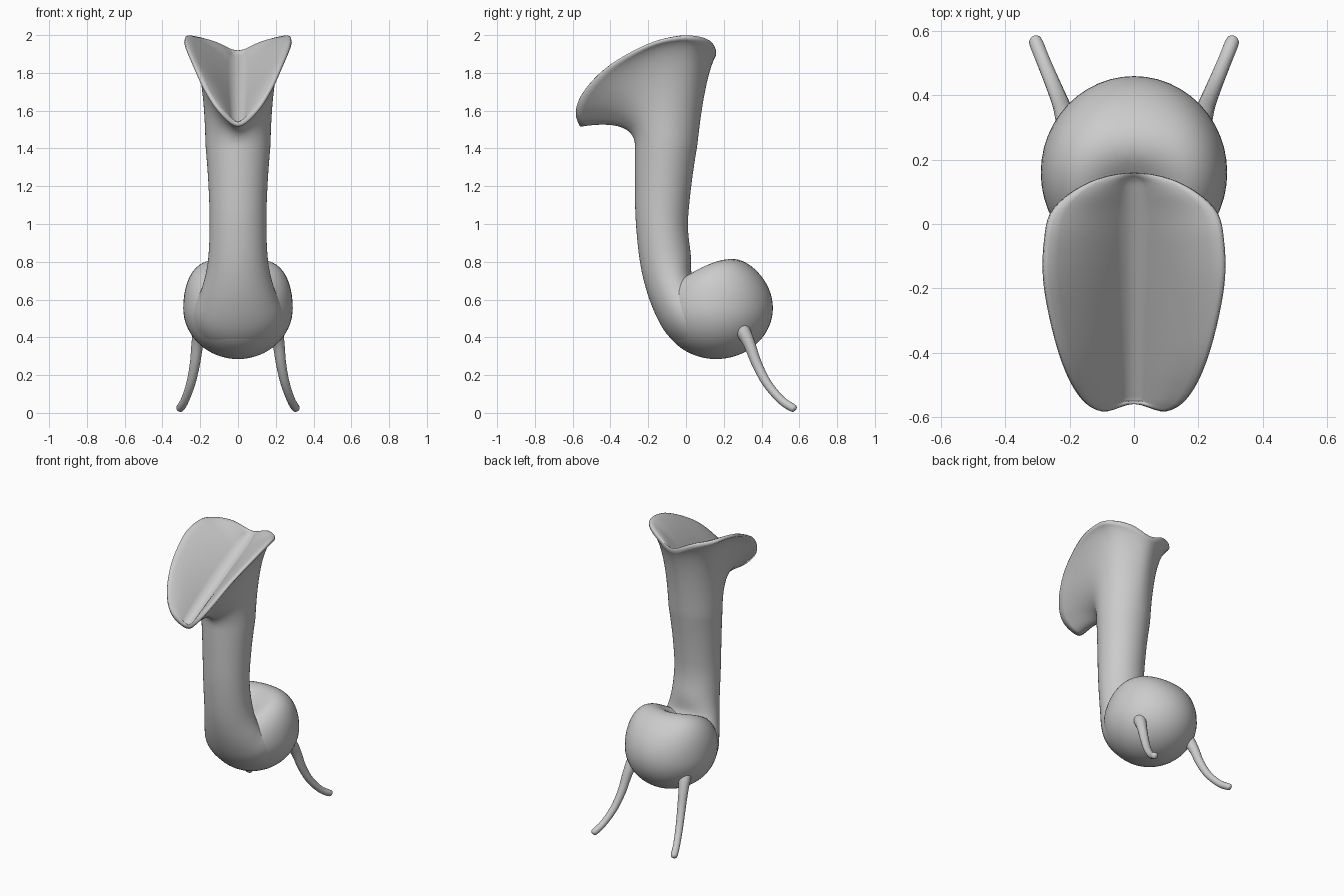
import bpy, bmesh, math
from mathutils import Vector

if "Cube" in bpy.data.objects:
    bpy.data.objects.remove(bpy.data.objects["Cube"])

STEPS = 5

grey = bpy.data.materials.new("plain grey")
grey.use_nodes = True
grey.diffuse_color = (0.6, 0.6, 0.6, 1)
grey.node_tree.nodes["Principled BSDF"].inputs["Base Color"].default_value = grey.diffuse_color


def spline(points, closed=False):
    """Smooth curve through points of any dimension."""
    n, out = len(points), []
    pick = (lambda k: points[k % n]) if closed else (lambda k: points[min(max(k, 0), n - 1)])
    for k in range(n if closed else n - 1):
        for s in range(STEPS):
            t = s / STEPS
            out.append([b + 0.5 * t * (c - a + t * (2 * a - 5 * b + 4 * c - d + t * (3 * (b - c) + d - a)))
                        for a, b, c, d in zip(pick(k - 1), pick(k), pick(k + 1), pick(k + 2))])
    if not closed:
        out.append(list(points[-1]))
    return out


def finish(name, bm):
    bmesh.ops.recalc_face_normals(bm, faces=bm.faces)
    mesh = bpy.data.meshes.new(name)
    bm.to_mesh(mesh)
    bm.free()
    mesh.materials.append(grey)
    for face in mesh.polygons:
        face.use_smooth = True
    obj = bpy.data.objects.new(name, mesh)
    bpy.context.collection.objects.link(obj)


def loft(bm, rings):
    rows = [[bm.verts.new(p) for p in ring] for ring in rings]
    n = len(rows[0])
    for low, high in zip(rows, rows[1:]):
        for i in range(n):
            j = (i + 1) % n
            bm.faces.new((low[i], low[j], high[j], high[i]))
    return rows


# Hood rim, from the front tip round the left side to the back
half_rim = [(0, -0.56, 1.515), (0.1, -0.583, 1.59), (0.175, -0.53, 1.7),
            (0.235, -0.4, 1.83), (0.28, -0.2, 1.94), (0.28, -0.05, 1.978),
            (0.25, 0.05, 1.975), (0.14, 0.13, 1.945), (0, 0.16, 1.895)]
rim = [Vector(p) for p in spline(
    half_rim + [(-x, y, z) for x, y, z in half_rim[-2:0:-1]], closed=True)]
count = len(rim)

# Stalk sections: front y, z, back y, z, half width
sections = [(0.2, 0.31, 0.28, 0.62, 0.2), (0.06, 0.308, 0.17, 0.68, 0.25),
            (-0.08, 0.393, 0.07, 0.7, 0.235), (-0.17, 0.54, 0.03, 0.74, 0.195),
            (-0.235, 0.75, 0.025, 0.84, 0.16), (-0.265, 1.0, 0.01, 1.0, 0.15),
            (-0.27, 1.22, 0.03, 1.22, 0.157), (-0.27, 1.42, 0.06, 1.42, 0.172)]
rings = []
for fy, fz, by, bz, half in spline(sections):
    front, back = Vector((0, fy, fz)), Vector((0, by, bz))
    mid, arm = (front + back) / 2, (front - back) / 2
    angles = [math.tau * i / count for i in range(count)]
    rings.append([mid + arm * math.cos(a) + Vector((half * math.sin(a), 0, 0)) for a in angles])

# Outer flare from the stalk to the rim
base = rings[-1]
axis = Vector((0, -0.11, 0))
controls = []
for i, (p, r) in enumerate(zip(base, rim)):
    forward = (1 + math.cos(math.tau * i / count)) / 2
    c = axis + (p - axis) * 1.06
    c.y += 0.03 * (1 - forward)
    c.z = r.z + 0.045 - 0.15 * (1 - forward)
    controls.append(c)
for s in range(1, 17):
    t = s / 16
    rings.append([p * (1 - t) ** 2 + c * 2 * t * (1 - t) + r * t * t
                  for p, c, r in zip(base, controls, rim)])

# Rounded lip, then bowed inner walls down to a narrow sloping groove
groove = []
for r in rim:
    u = min(max((r.y + 0.56) / 0.72, 0), 1)
    side = max(-1, min(1, r.x / 0.1))
    groove.append(Vector((0.022 * side, -0.55 + 0.695 * u, 1.54 + 0.365 * u)))
walls = [(0.015, 0.016)]
for s in range(9):
    t = 0.07 + 0.93 * s / 8
    walls.append((t, 0.025 * (1 - t)))
for t, lift in walls:
    bow = 0.09 * t * (1 - t)
    rings.append([r.lerp(g, t) + Vector((0, 0, lift + bow * min(1, abs(r.x) / 0.2)))
                  for r, g in zip(rim, groove)])

bm = bmesh.new()
rows = loft(bm, rings)
bm.faces.new(rows[0])
inner = rows[-1]
for i in range(count // 2):
    quad = [inner[i], inner[i + 1], inner[-i - 1], inner[-i % count]]
    bm.faces.new(list(dict.fromkeys(quad)))
finish("stalk_and_hood", bm)

# Bulb with two raised shoulders and a dimple where the stalk enters
bm = bmesh.new()
bmesh.ops.create_uvsphere(bm, u_segments=48, v_segments=32, radius=1)
for v in bm.verts:
    x, y, z = v.co
    upper = max(z, 0)
    v.co = Vector((x * 0.29,
                   0.16 + y * 0.3 + 0.05 * upper ** 2 * (1 - y),
                   0.555 + 0.27 * (z + 0.4 * upper * x * x)))
    dip = math.exp(-(v.co.x ** 2 + (v.co.y - 0.06) ** 2) / 0.014)
    v.co.z -= 0.09 * upper * dip
finish("bulb", bm)

# Pair of thin curved tails: x, y, z, radius
tail_path = [(0.15, 0.22, 0.54, 0.05), (0.195, 0.29, 0.45, 0.042),
             (0.214, 0.333, 0.37, 0.032), (0.228, 0.375, 0.26, 0.027),
             (0.25, 0.43, 0.155, 0.024), (0.28, 0.502, 0.07, 0.022),
             (0.302, 0.557, 0.031, 0.022), (0.308, 0.575, 0.024, 0.018),
             (0.311, 0.583, 0.02, 0.006)]
for name, sign in (("left_tail", 1), ("right_tail", -1)):
    path = spline(tail_path)
    centres = [Vector((sign * p[0], p[1], p[2])) for p in path]
    tubes = []
    for k, p in enumerate(path):
        along = centres[min(k + 1, len(path) - 1)] - centres[max(k - 1, 0)]
        across = along.cross(Vector((1, 0, 0))).normalized()
        other = along.cross(across).normalized()
        tubes.append([centres[k] + p[3] * (across * math.cos(a) + other * math.sin(a))
                      for a in [math.tau * i / 16 for i in range(16)]])
    bm = bmesh.new()
    rows = loft(bm, tubes)
    bm.faces.new(rows[0])
    bm.faces.new(rows[-1])
    finish(name, bm)
